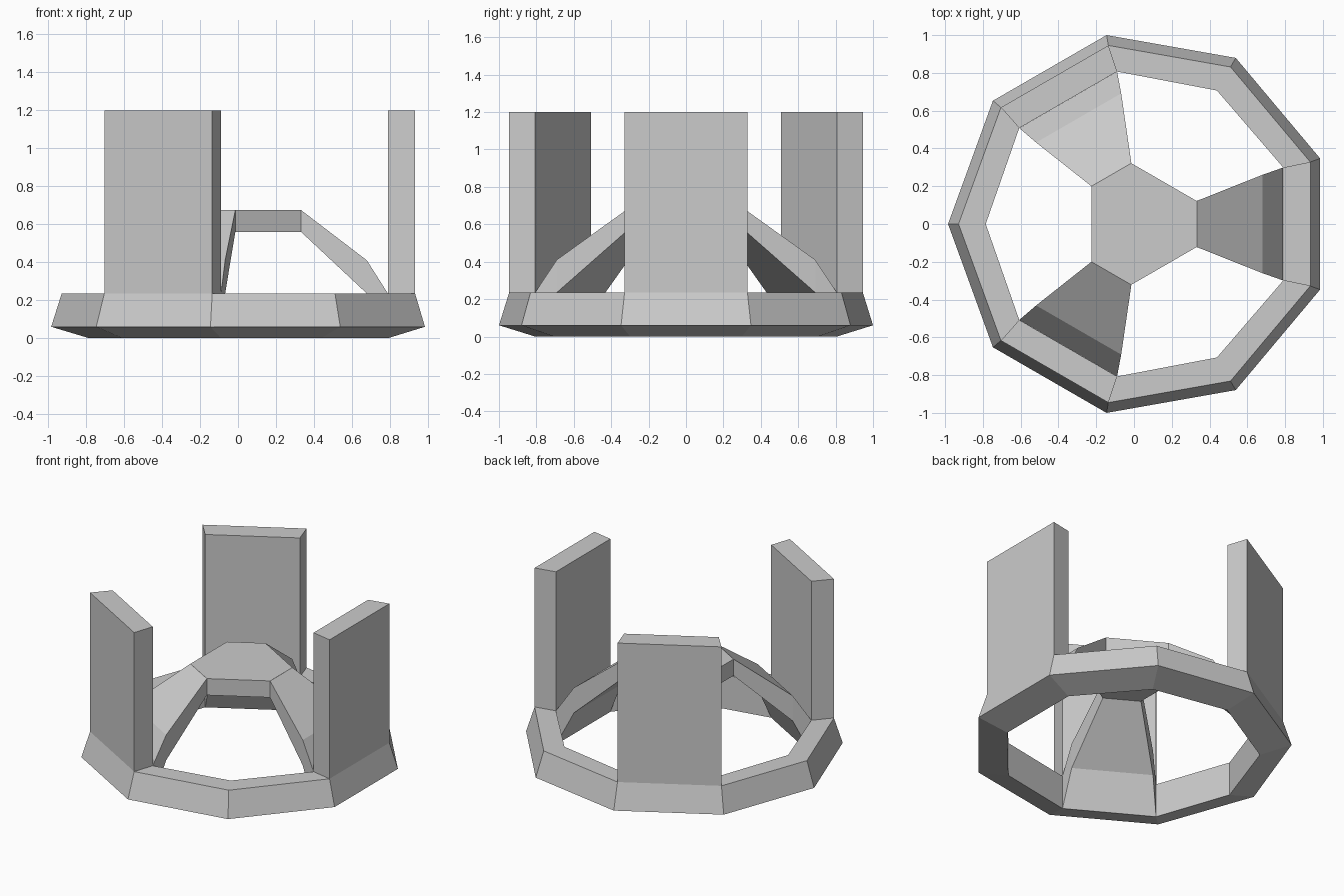
import bpy, bmesh
from math import sin, cos, radians

if "Cube" in bpy.data.objects:
    bpy.data.objects.remove(bpy.data.objects["Cube"])

CX = 0.031             # ring centre, so the nine-sided ring is centred on x
R_OUT, R_TOP, R_IN = 1.0154, 0.96, 0.816
Z_TOP, Z_EDGE = 0.235, 0.06
PANELS = (0, 120, 240)


def polar(r, deg, z):
    a = radians(deg)
    return (CX + r * cos(a), r * sin(a), z)


def make(name, verts, faces):
    mesh = bpy.data.meshes.new(name)
    mesh.from_pydata(verts, [], faces)
    bm = bmesh.new()
    bm.from_mesh(mesh)
    bmesh.ops.recalc_face_normals(bm, faces=bm.faces)
    bm.to_mesh(mesh)
    bm.free()
    ob = bpy.data.objects.new(name, mesh)
    bpy.context.collection.objects.link(ob)
    return ob


# Inner corners next to the panels spread slightly wider than the outer ones
outer = [d + s for d in PANELS for s in (-20, 20, 60)]
inner = [d + s for d in PANELS for s in (-21.5, 21.5, 60)]

# Nine-sided base ring
verts = []
for o, i in zip(outer, inner):
    verts += [polar(R_IN, i, Z_TOP), polar(R_TOP, o, Z_TOP),
              polar(R_OUT, o, Z_EDGE), polar(R_IN, i, 0)]
faces = [(k * 4 + j, k * 4 + (j + 1) % 4,
          (k + 1) % 9 * 4 + (j + 1) % 4, (k + 1) % 9 * 4 + j)
         for k in range(9) for j in range(4)]
make("base_ring", verts, faces)

# Raised central hub
hub = [d + s for d in PANELS for s in (-22, 22)]
verts = [polar(0.325, a, z) for z in (0.56, 0.675) for a in hub]
faces = [tuple(range(6)), tuple(range(6, 12))]
faces += [(k, (k + 1) % 6, (k + 1) % 6 + 6, k + 6) for k in range(6)]
make("centre_hub", verts, faces)

# Bent arm profile: distance from centre, half width, z
ARM = [(0.301, 0.122, 0.675), (0.648, 0.26, 0.41), (0.759, 0.299, Z_TOP),
       (0.759, 0.299, 0.0), (0.648, 0.26, Z_TOP), (0.301, 0.122, 0.56)]

for n, d in enumerate(PANELS, 1):
    c, s = cos(radians(d)), sin(radians(d))
    # Sloping arm from hub to ring, open where it meets them
    verts = [(CX + r * c - side * w * s, r * s + side * w * c, z)
             for side in (-1, 1) for r, w, z in ARM]
    faces = [(j, j + 1, j + 7, j + 6) for j in (0, 1, 3, 4)]
    for o in (0, 6):
        faces += [(o, o + 1, o + 4, o + 5), (o + 1, o + 2, o + 3, o + 4)]
    make(f"arm_{n}", verts, faces)

    # Upright panel standing on the ring
    base = [(R_IN, -21.5), (R_TOP, -20), (R_TOP, 20), (R_IN, 21.5)]
    verts = [polar(r, d + a, z) for z in (Z_TOP, 1.2) for r, a in base]
    faces = [(0, 1, 2, 3), (4, 5, 6, 7)]
    faces += [(k, (k + 1) % 4, (k + 1) % 4 + 4, k + 4) for k in range(4)]
    make(f"upright_panel_{n}", verts, faces)
